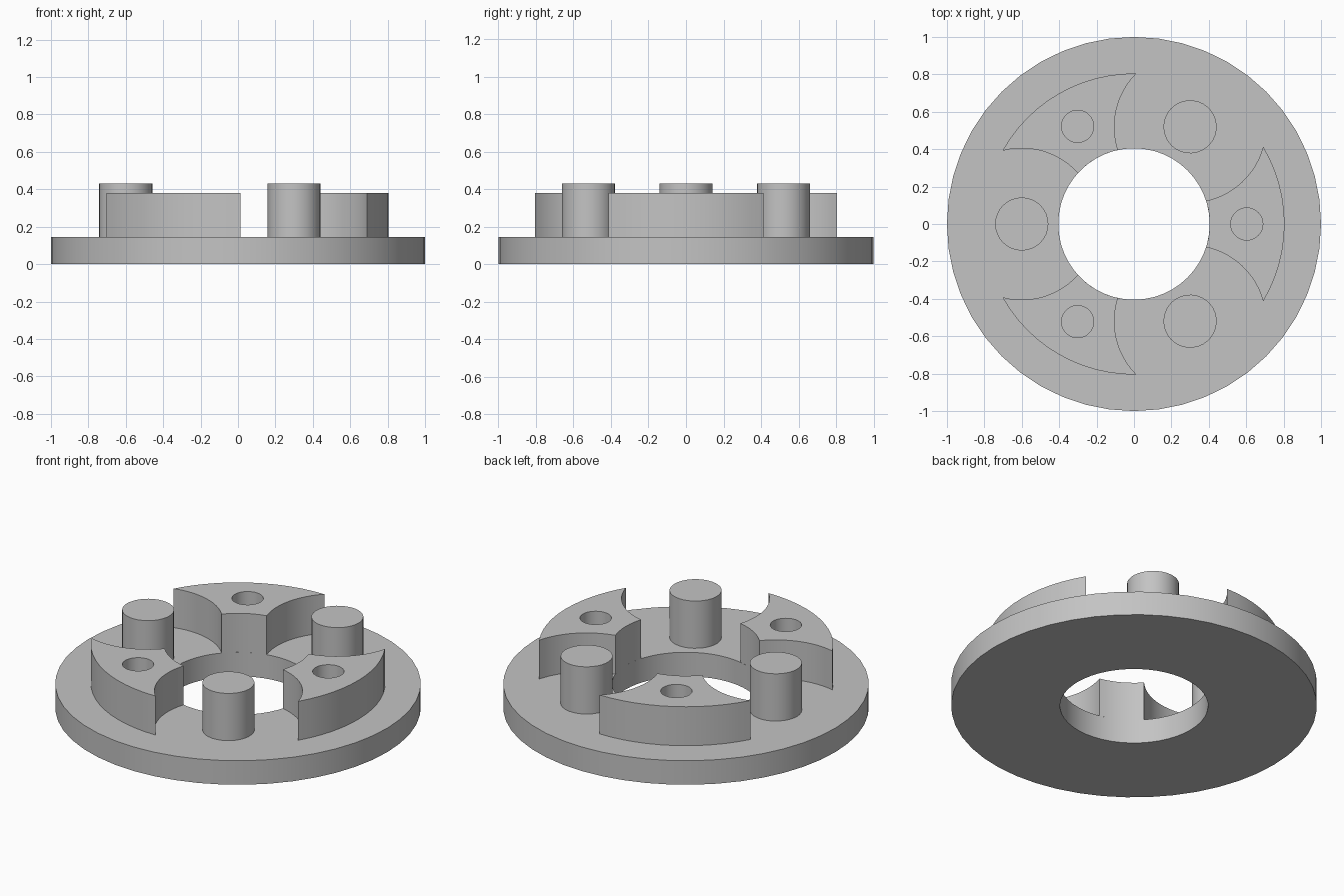
import bpy, bmesh
from math import sin, cos, acos, atan2, pi, radians
from mathutils import Matrix

if "Cube" in bpy.data.objects:
    bpy.data.objects.remove(bpy.data.objects["Cube"], do_unlink=True)

BASE_TOP, WEDGE_TOP, PEG_TOP = 0.145, 0.38, 0.43
BORE, RIM, WEDGE_R = 0.405, 1.0, 0.805
PITCH, PEG_R, HOLE_R, CLEARANCE = 0.6, 0.142, 0.086, 0.405

grey = bpy.data.materials.new("plain grey")
grey.use_nodes = True
colour = (0.55, 0.55, 0.55, 1)
grey.diffuse_color = colour
grey.node_tree.nodes["Principled BSDF"].inputs["Base Color"].default_value = colour


def arc(cx, cy, r, a0, a1, n):
    """Points along an arc, both ends included."""
    return [(cx + r * cos(a0 + (a1 - a0) * i / n),
             cy + r * sin(a0 + (a1 - a0) * i / n)) for i in range(n + 1)]


def circle(cx, cy, r, n):
    return arc(cx, cy, r, 0, 2 * pi, n)[:-1]


def extruded(name, loops, z0, z1, turn=0, bottom=True):
    """Fill an outline (with optional holes) and extrude it upwards."""
    bm = bmesh.new()
    for loop in loops:
        vs = [bm.verts.new((x, y, z0)) for x, y in loop]
        for a, b in zip(vs, vs[1:] + vs[:1]):
            bm.edges.new((a, b))
    bmesh.ops.triangle_fill(bm, use_beauty=True, use_dissolve=False, edges=bm.edges[:])
    floor = bm.faces[:]
    out = bmesh.ops.extrude_face_region(bm, geom=floor, use_keep_orig=True)
    top = [v for v in out["geom"] if isinstance(v, bmesh.types.BMVert)]
    bmesh.ops.translate(bm, verts=top, vec=(0, 0, z1 - z0))
    bmesh.ops.recalc_face_normals(bm, faces=bm.faces[:])
    if not bottom:
        low = [f for f in bm.faces if all(v.co.z < z0 + 1e-4 for v in f.verts)]
        bmesh.ops.delete(bm, geom=low, context="FACES_ONLY")
    bm.transform(Matrix.Rotation(turn, 4, "Z"))
    me = bpy.data.meshes.new(name)
    bm.to_mesh(me)
    bm.free()
    me.materials.append(grey)
    ob = bpy.data.objects.new(name, me)
    bpy.context.collection.objects.link(ob)
    bpy.ops.object.select_all(action="DESELECT")
    ob.select_set(True)
    bpy.context.view_layer.objects.active = ob
    bpy.ops.object.shade_smooth_by_angle(angle=radians(30))


# Flat ring plate
extruded("base_ring", [circle(0, 0, RIM, 48), circle(0, 0, BORE, 48)], 0, BASE_TOP)

# Wedge outline: rim arc, and sides scooped concentrically with the pegs
px, py = PITCH * cos(pi / 3), PITCH * sin(pi / 3)


def meeting_angle(r):
    """Polar angle where radius r meets the clearance circle of the peg."""
    return pi / 3 - acos((PITCH**2 + r**2 - CLEARANCE**2) / (2 * PITCH * r))


tip, root = meeting_angle(WEDGE_R), meeting_angle(BORE)
tip_a = atan2(WEDGE_R * sin(tip) - py, WEDGE_R * cos(tip) - px)
root_a = atan2(BORE * sin(root) - py, BORE * cos(root) - px)
scoop = arc(px, py, CLEARANCE, tip_a, root_a, 12)
outline = (arc(0, 0, WEDGE_R, -tip, tip, 12)[:-1] + scoop
           + arc(0, 0, BORE, root, -root, 6)[1:-1]
           + [(x, -y) for x, y in reversed(scoop)][:-1])

# Three wedges with pin holes, alternating with three pegs
for i in range(3):
    turn = i * 2 * pi / 3
    extruded(f"wedge_{i + 1}", [outline, circle(PITCH + 0.003, 0, HOLE_R, 32)],
             BASE_TOP, WEDGE_TOP, turn, bottom=False)
    extruded(f"peg_{i + 1}", [circle(PITCH, 0, PEG_R, 32)],
             BASE_TOP, PEG_TOP, turn + pi / 3, bottom=False)
